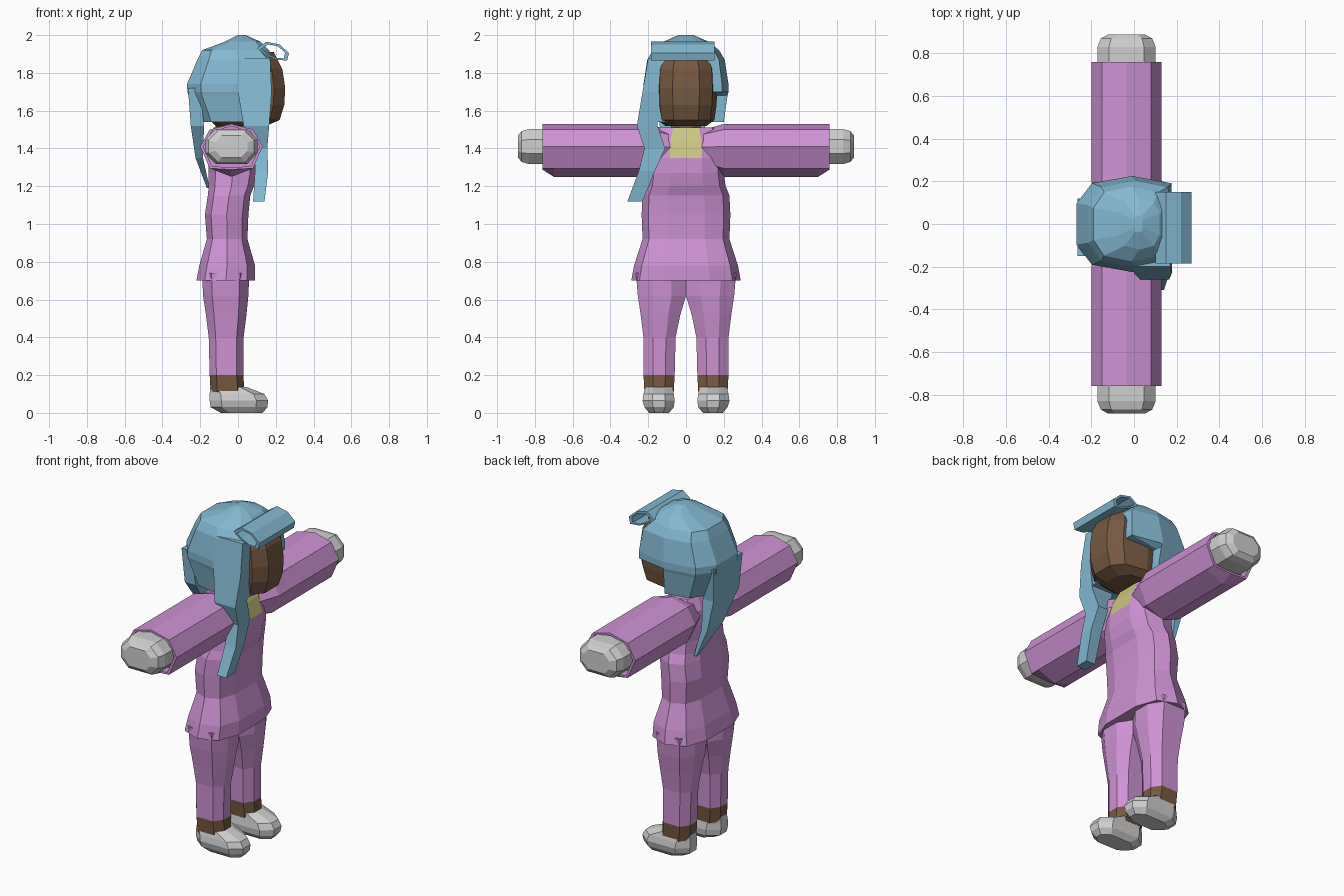
import bpy, bmesh

if "Cube" in bpy.data.objects:
    bpy.data.objects.remove(bpy.data.objects["Cube"])

def mat(name, r, g, b):
    m = bpy.data.materials.new(name)
    m.diffuse_color = (r, g, b, 1)
    m.use_nodes = True
    m.node_tree.nodes["Principled BSDF"].inputs["Base Color"].default_value = m.diffuse_color
    return m

BLUE = mat("hair blue", .23, .48, .64)
PINK = mat("cloth pink", .62, .29, .66)
BROWN = mat("skin brown", .18, .10, .055)
GREY = mat("light grey", .63, .63, .63)
YELLOW = mat("pale yellow", .60, .56, .22)

OVAL = [(1, 0), (1, .43), (.72, .85), (0, 1), (-.72, .85), (-1, .43),
        (-1, 0), (-1, -.43), (-.72, -.85), (0, -1), (.72, -.85), (1, -.43)]
OCT = [(1, .4), (.6, 1), (-.6, 1), (-1, .4), (-1, -.4), (-.6, -1), (.6, -1), (1, -.4)]
BOX = [(1, 1), (-1, 1), (-1, -1), (1, -1)]

def ring(shape, z, x0, x1, y0, y1):
    """Cross-section fitted to a box at height z."""
    return [((x0 + x1) / 2 + u * (x1 - x0) / 2, (y0 + y1) / 2 + v * (y1 - y0) / 2, z)
            for u, v in shape]

def loft(name, rings, mats, rule=None, closed=False):
    """Skin a list of rings; rule(centre, normal) picks the material slot."""
    bm = bmesh.new()
    vs = [[bm.verts.new(p) for p in r] for r in rings]
    n = len(vs[0])
    pairs = list(zip(vs, vs[1:])) + ([(vs[-1], vs[0])] if closed else [])
    for a, b in pairs:
        for i in range(n):
            j = (i + 1) % n
            bm.faces.new((a[i], a[j], b[j], b[i]))
    if not closed:
        bm.faces.new(vs[0])
        bm.faces.new(vs[-1])
    bmesh.ops.recalc_face_normals(bm, faces=bm.faces)
    if rule:
        for f in bm.faces:
            f.material_index = rule(f.calc_center_median(), f.normal)
    me = bpy.data.meshes.new(name)
    bm.to_mesh(me)
    bm.free()
    for m in mats:
        me.materials.append(m)
    ob = bpy.data.objects.new(name, me)
    bpy.context.collection.objects.link(ob)
    return ob

# tunic with yellow neck patch
tunic = [(.70, -.22, .09, .29), (.78, -.205, .09, .275), (.92, -.165, .05, .23),
         (1.05, -.175, .055, .235), (1.15, -.16, .065, .23), (1.20, -.155, .085, .21),
         (1.27, -.155, .10, .20), (1.35, -.16, .10, .20), (1.44, -.16, .075, .19),
         (1.51, -.13, .04, .16)]
loft("tunic", [ring(OVAL, z, a, b, -w, w) for z, a, b, w in tunic], [PINK, YELLOW],
     lambda c, n: int(c.z > 1.36 and abs(c.y) < .08 and n.x > .5))

# neck and head
loft("neck", [ring(OCT, z, -.12, .03, -.08, .08) for z in (1.46, 1.6)], [BROWN])
head = [(1.52, -.12, .15, .11), (1.55, -.15, .22, .15), (1.63, -.17, .245, .162),
        (1.72, -.17, .25, .165), (1.82, -.17, .235, .16), (1.91, -.14, .19, .13)]
loft("head", [ring(OVAL, z, a, b, -w, w) for z, a, b, w in head], [BROWN])

# hair cap: cut flat in front, with a notch low on the +y side
def cap_ring(z, a, b, w):
    out = []
    for x, y, zz in ring(OVAL, z, a, b, -w, w):
        x = min(x, .175)
        if z < 1.69 and y > .02:
            x = min(x, .0)
        out.append((x, y, zz))
    return out

cap = [(1.54, -.20, .22, .20), (1.68, -.262, .25, .22), (1.70, -.268, .25, .225),
       (1.74, -.27, .25, .225), (1.87, -.215, .22, .205), (1.92, -.19, .165, .175),
       (1.965, -.07, .12, .12), (2.0, .0, .04, .04)]
loft("hair_cap", [cap_ring(*c) for c in cap], [BLUE])

# long locks: (height, x range, y range)
front_lock = [(1.88, .0, .17, -.20, -.15), (1.70, .0, .178, -.23, -.155),
              (1.52, .03, .165, -.26, -.15), (1.40, .09, .155, -.22, -.11),
              (1.28, .09, .16, -.25, -.165), (1.12, .08, .14, -.31, -.23)]
loft("front_hair_lock", [ring(BOX, *r) for r in front_lock], [BLUE])
back_lock = [(1.72, -.265, -.2, -.15, .12), (1.52, -.25, -.18, -.14, .10),
             (1.35, -.225, -.185, -.03, .12), (1.19, -.165, -.15, .12, .14)]
loft("back_hair_lock", [ring(BOX, *r) for r in back_lock], [BLUE])

# hollow rolled fringe above the face
roll = [(.10, 1.93), (.15, 1.965), (.22, 1.95), (.27, 1.905), (.26, 1.865), (.20, 1.87), (.14, 1.90)]
def roll_ring(y, s):
    return [(.19 + (x - .19) * s, y, 1.91 + (z - 1.91) * s) for x, z in roll]
loft("hair_roll", [roll_ring(-.185, 1), roll_ring(.15, 1), roll_ring(.15, .75), roll_ring(-.185, .75)],
     [BLUE], closed=True)

# limbs on both sides
SLEEVE = [(-.035, 1.53), (.08, 1.50), (.13, 1.41), (.08, 1.295),
          (-.035, 1.25), (-.15, 1.295), (-.20, 1.41), (-.15, 1.50)]
legs = [(.11, -.145, .035, .065, .22), (.20, -.15, .028, .06, .225), (.40, -.155, .03, .055, .225),
        (.52, -.17, .045, .03, .24), (.62, -.185, .055, .0, .255), (.74, -.19, .06, .0, .265)]
shoes = [(.0, -.09, .13, .09, .195), (.03, -.145, .155, .065, .22), (.065, -.15, .16, .06, .23),
         (.10, -.15, .14, .065, .225), (.137, -.147, .045, .07, .215)]
hands = [(.68, 1), (.83, 1), (.87, .88), (.89, .62)]
for side, s in (("left", 1), ("right", -1)):
    def flip(rings):
        return [[(x, y * s, z) for x, y, z in r] for r in rings]
    def sleeve_ring(y, k, low=1.25):
        return [(-.035 + (x + .035) * k, y, max(low, 1.4 + (z - 1.4) * k)) for x, z in SLEEVE]
    loft(side + "_sleeve", flip([sleeve_ring(.08, .72), sleeve_ring(.2, 1), sleeve_ring(.7, 1),
         sleeve_ring(.76, 1, 1.288), sleeve_ring(.76, .9, 1.3), sleeve_ring(.70, .9, 1.3)]), [PINK])
    loft(side + "_hand", flip([[(-.035 + u * .137 * k, y, 1.41 + v * .093 * k) for u, v in OCT]
                               for y, k in hands]), [GREY])
    loft(side + "_leg", flip([ring(OCT, *r) for r in legs]), [PINK, BROWN],
         lambda c, n: int(c.z < .19))
    loft(side + "_shoe", flip([ring(OCT, *r) for r in shoes]), [GREY])
